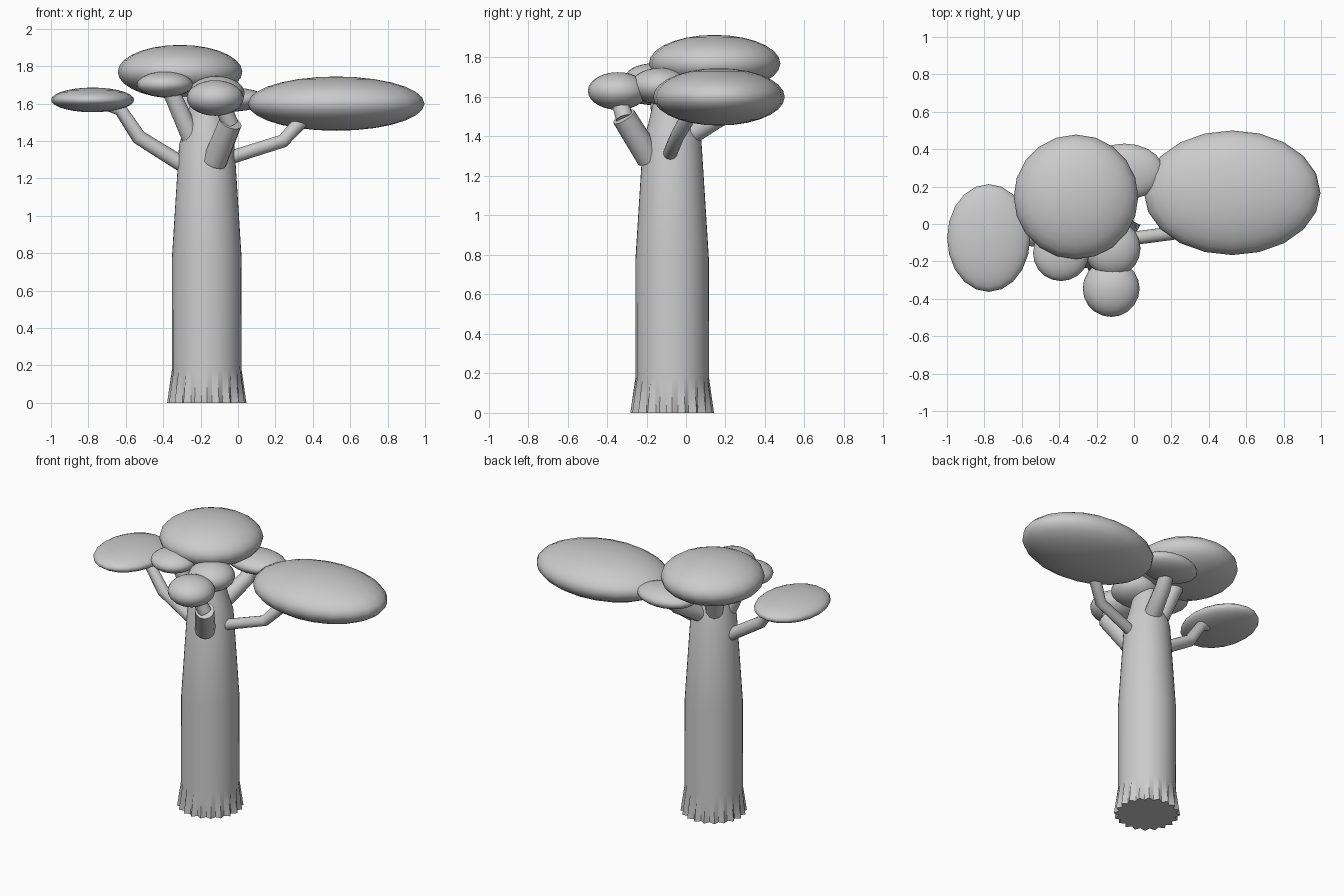
import bpy, bmesh, math

if "Cube" in bpy.data.objects:
    bpy.data.objects.remove(bpy.data.objects["Cube"])

CX, CY = -0.167, -0.07      # trunk axis


def smooth(ob, angle):
    bpy.ops.object.select_all(action='DESELECT')
    ob.select_set(True)
    bpy.context.view_layer.objects.active = ob
    bpy.ops.object.shade_smooth_by_angle(angle=math.radians(angle))


# Trunk: lathed rings, with a fluted root flare at the bottom
def trunk():
    n = 40
    profile = [(0.0, 0.212, 0.183), (0.18, 0.186, 0.184), (0.78, 0.186, 0.186),
               (1.38, 0.148, 0.148), (1.46, 0.122, 0.122), (1.62, 0.085, 0.085)]
    bm = bmesh.new()
    rings = []
    for z, ridge, groove in profile:
        ring = []
        for i in range(n):
            a = 2 * math.pi * i / n
            r = groove if i % 2 else ridge
            ring.append(bm.verts.new((CX + r * math.cos(a), CY + r * math.sin(a), z)))
        rings.append(ring)
    for lo, hi in zip(rings, rings[1:]):
        for i in range(n):
            j = (i + 1) % n
            bm.faces.new((lo[i], lo[j], hi[j], hi[i]))
    bm.faces.new(rings[0][::-1])
    bm.faces.new(rings[-1])
    me = bpy.data.meshes.new("trunk")
    bm.to_mesh(me)
    bm.free()
    ob = bpy.data.objects.new("trunk", me)
    bpy.context.collection.objects.link(ob)
    smooth(ob, 35)


# Branch: round tube along a short path of points with a radius each
def branch(name, points, radii):
    cu = bpy.data.curves.new(name, 'CURVE')
    cu.dimensions = '3D'
    cu.bevel_depth = 1.0
    cu.bevel_resolution = 4
    cu.use_fill_caps = True
    sp = cu.splines.new('POLY')
    sp.points.add(len(points) - 1)
    for p, co, r in zip(sp.points, points, radii):
        p.co = (*co, 1)
        p.radius = r
    ob = bpy.data.objects.new(name, cu)
    bpy.context.collection.objects.link(ob)
    bpy.ops.object.select_all(action='DESELECT')
    ob.select_set(True)
    bpy.context.view_layer.objects.active = ob
    bpy.ops.object.convert(target='MESH')
    smooth(bpy.context.object, 40)


# Foliage: flattened sphere
def foliage(name, centre, radii):
    bpy.ops.mesh.primitive_uv_sphere_add(segments=20, ring_count=14, radius=1, location=centre)
    ob = bpy.context.object
    ob.name = name
    ob.scale = radii
    bpy.ops.object.transform_apply(location=False, rotation=False, scale=True)
    smooth(ob, 60)


trunk()

branch("left_branch", [(-0.29, -0.07, 1.27), (-0.53, -0.08, 1.42), (-0.63, -0.08, 1.57), (-0.71, -0.08, 1.6)],
       [0.042, 0.04, 0.036, 0.034])
branch("right_branch", [(-0.03, -0.08, 1.315), (0.24, -0.045, 1.4), (0.36, 0.03, 1.53)],
       [0.036, 0.036, 0.04])
branch("front_branch", [(-0.125, -0.185, 1.29), (-0.04, -0.315, 1.5)], [0.066, 0.062])
branch("front_branch_tip", [(-0.04, -0.31, 1.49), (-0.095, -0.345, 1.61)], [0.045, 0.042])
branch("back_branch", [(-0.14, 0.0, 1.4), (-0.075, 0.2, 1.52), (-0.055, 0.27, 1.62)], [0.058, 0.052, 0.045])
branch("top_branch", [(-0.21, -0.02, 1.4), (-0.29, 0.11, 1.72)], [0.06, 0.055])
branch("front_left_branch", [(-0.24, -0.11, 1.4), (-0.37, -0.15, 1.69)], [0.055, 0.045])

foliage("top_foliage", (-0.31, 0.145, 1.77), (0.333, 0.333, 0.144))
foliage("right_foliage", (0.525, 0.167, 1.6), (0.472, 0.333, 0.145))
foliage("left_foliage", (-0.777, -0.075, 1.62), (0.222, 0.288, 0.066))
foliage("front_foliage", (-0.122, -0.345, 1.63), (0.152, 0.152, 0.095))
foliage("centre_foliage", (-0.115, -0.13, 1.655), (0.15, 0.152, 0.092))
foliage("front_left_foliage", (-0.39, -0.155, 1.703), (0.15, 0.15, 0.068))
foliage("back_foliage", (-0.05, 0.28, 1.622), (0.21, 0.15, 0.065))
